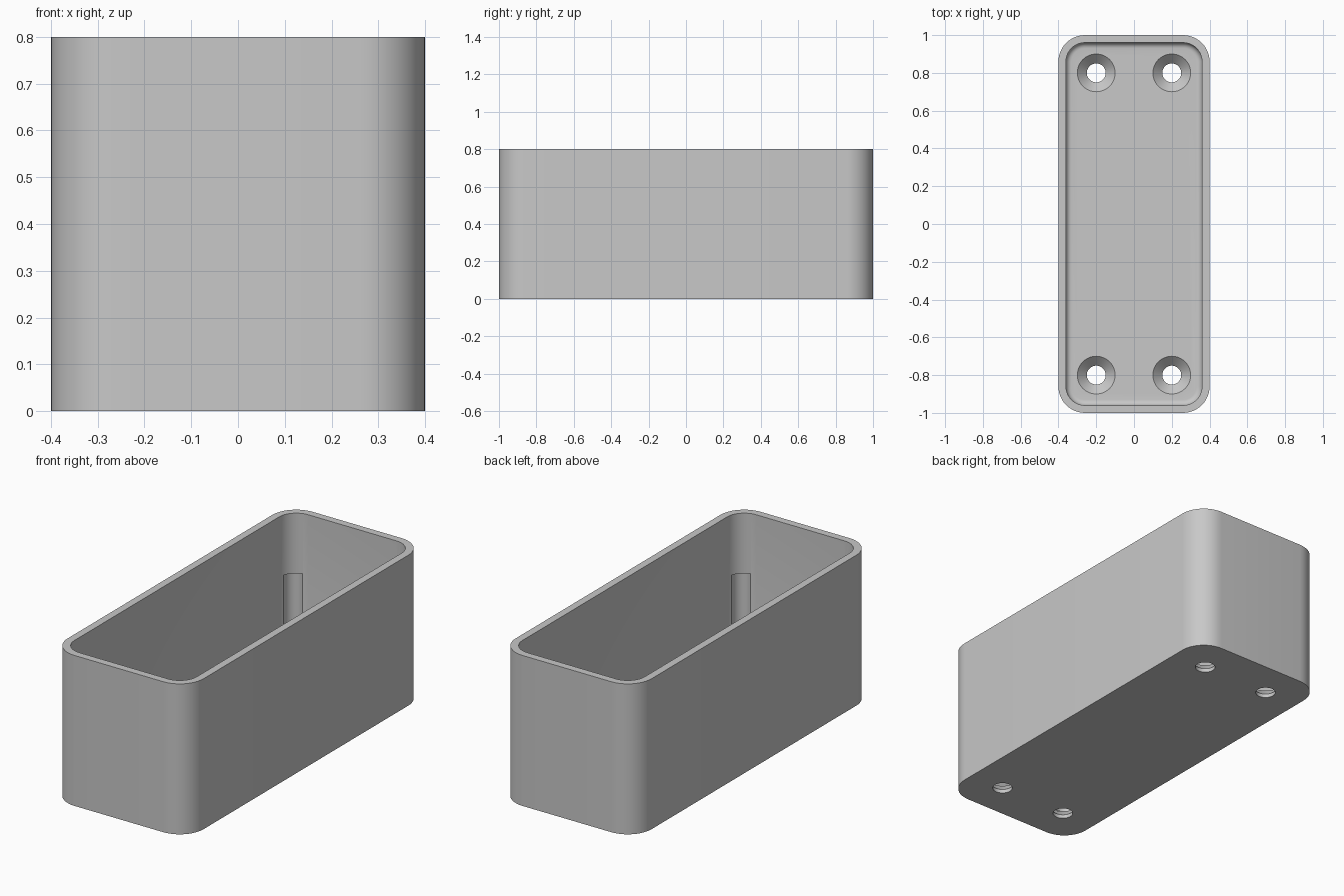
import bpy, bmesh, math

if "Cube" in bpy.data.objects:
    bpy.data.objects.remove(bpy.data.objects["Cube"], do_unlink=True)

HALF_X, HALF_Y, HEIGHT = 0.4, 1.0, 0.8
WALL, FLOOR, FILLET, RADIUS = 0.04, 0.07, 0.03, 0.14
STEPS = 12

grey = bpy.data.materials.new("light grey plastic")
grey.use_nodes = True
grey.diffuse_color = (0.58, 0.58, 0.58, 1)
grey.node_tree.nodes["Principled BSDF"].inputs["Base Color"].default_value = grey.diffuse_color


def rounded_ring(bm, inset, z):
    """Rounded rectangle of vertices, moved in from the outer outline."""
    r = RADIUS - inset
    verts = []
    for quarter, (sx, sy) in enumerate([(1, 1), (-1, 1), (-1, -1), (1, -1)]):
        for i in range(STEPS + 1):
            a = (quarter + i / STEPS) * math.pi / 2
            verts.append(bm.verts.new((sx * (HALF_X - RADIUS) + r * math.cos(a),
                                       sy * (HALF_Y - RADIUS) + r * math.sin(a), z)))
    return verts


def circle_ring(bm, x, y, r, z, n=48):
    return [bm.verts.new((x + r * math.cos(2 * math.pi * i / n),
                          y + r * math.sin(2 * math.pi * i / n), z)) for i in range(n)]


def loft(bm, rings):
    """Skin the rings in order and cap both ends."""
    for low, high in zip(rings, rings[1:]):
        for i in range(len(low)):
            j = (i + 1) % len(low)
            bm.faces.new((low[i], low[j], high[j], high[i]))
    bm.faces.new(rings[0][::-1])
    bm.faces.new(rings[-1])


def make_object(name, bm):
    bmesh.ops.recalc_face_normals(bm, faces=bm.faces)
    mesh = bpy.data.meshes.new(name)
    bm.to_mesh(mesh)
    bm.free()
    obj = bpy.data.objects.new(name, mesh)
    mesh.materials.append(grey)
    bpy.context.collection.objects.link(obj)
    return obj


# Open tray: outer wall, rim, inner wall, rounded floor edge
bm = bmesh.new()
sections = [(0, 0), (0, HEIGHT), (WALL, HEIGHT)]
for k in range(7):
    a = k / 6 * math.pi / 2
    sections.append((WALL + FILLET * (1 - math.cos(a)), FLOOR + FILLET * (1 - math.sin(a))))
loft(bm, [rounded_ring(bm, inset, z) for inset, z in sections])
tray = make_object("tray", bm)

# Countersunk screw holes and shallow corner recesses
hole_profile = [(0.05, -0.05), (0.05, 0.02), (0.102, 0.072)]
recess_profile = [(0.05, 0.12), (0.05, 0.48)]
bm = bmesh.new()
for sx in (-1, 1):
    for sy in (-1, 1):
        for x, y, profile in ((0.2, 0.8, hole_profile), (0.31, 0.91, recess_profile)):
            loft(bm, [circle_ring(bm, sx * x, sy * y, r, z) for r, z in profile])
cutter = make_object("hole_cutter", bm)
cutter.hide_render = True

cut = tray.modifiers.new("screw holes", 'BOOLEAN')
cut.operation = 'DIFFERENCE'
cut.solver = 'EXACT'
cut.object = cutter

bpy.ops.object.select_all(action='DESELECT')
tray.select_set(True)
bpy.context.view_layer.objects.active = tray
bpy.ops.object.modifier_apply(modifier=cut.name)
bpy.data.objects.remove(cutter, do_unlink=True)
bpy.ops.object.shade_smooth_by_angle(angle=math.radians(30))
